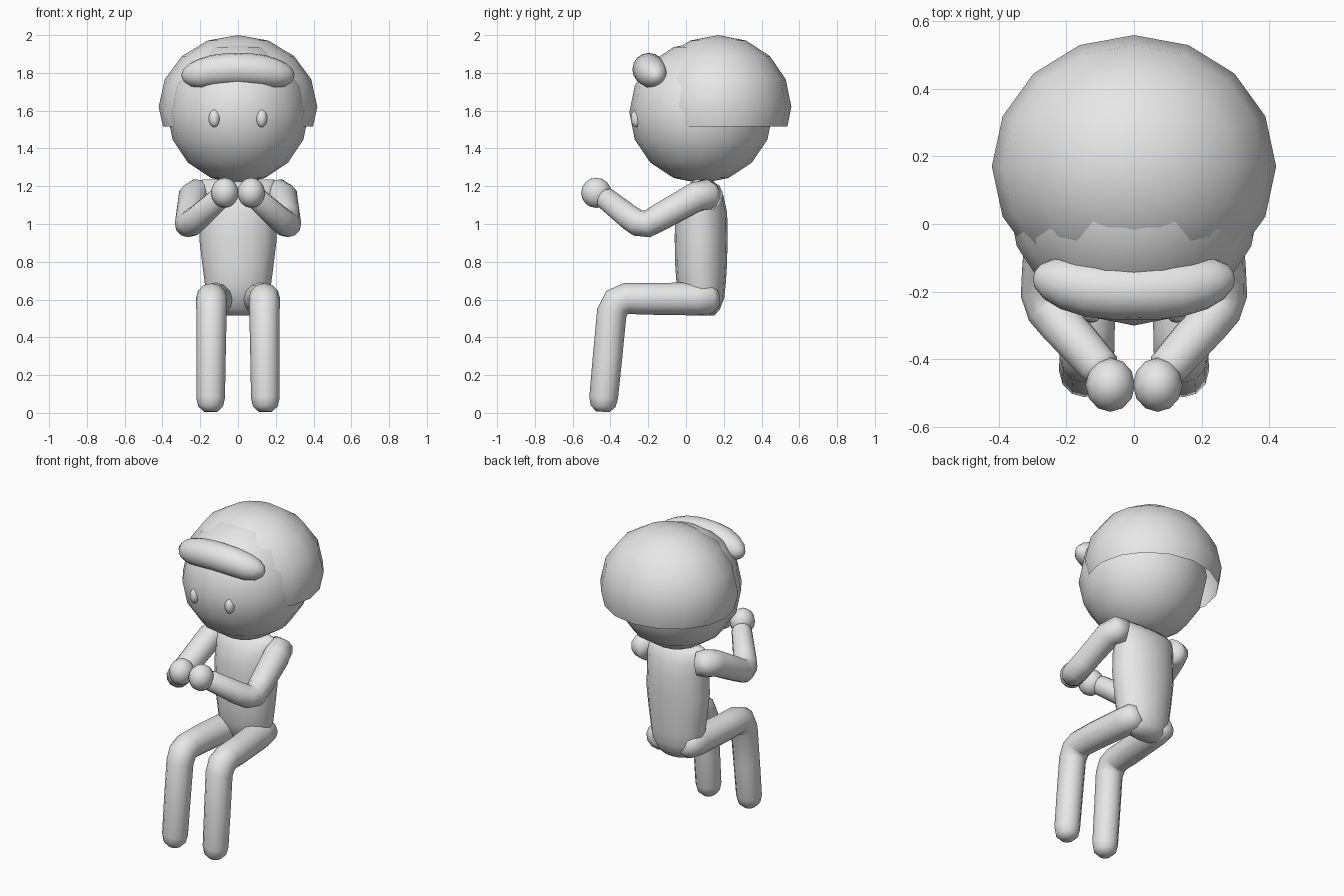
import bpy, bmesh, math
from mathutils import Vector, Matrix

if "Cube" in bpy.data.objects:
    bpy.data.objects.remove(bpy.data.objects["Cube"])

grey = bpy.data.materials.new("light_grey")
grey.diffuse_color = (0.8, 0.8, 0.8, 1)
grey.use_nodes = True
grey.node_tree.nodes["Principled BSDF"].inputs["Base Color"].default_value = grey.diffuse_color


def finish(name, bm):
    bmesh.ops.recalc_face_normals(bm, faces=bm.faces)
    me = bpy.data.meshes.new(name)
    bm.to_mesh(me)
    bm.free()
    me.materials.append(grey)
    for p in me.polygons:
        p.use_smooth = True
    ob = bpy.data.objects.new(name, me)
    bpy.context.collection.objects.link(ob)
    return ob


def ball(name, centre, radii, segs=16, rings=8, cut=None):
    bm = bmesh.new()
    bmesh.ops.create_uvsphere(bm, u_segments=segs, v_segments=rings, radius=1)
    bmesh.ops.transform(bm, verts=bm.verts,
                        matrix=Matrix.Translation(centre) @ Matrix.Diagonal((*radii, 1)))
    if cut is not None:  # open shell above the cut height
        bmesh.ops.bisect_plane(bm, geom=bm.verts[:] + bm.edges[:] + bm.faces[:],
                               plane_co=(0, 0, cut), plane_no=(0, 0, 1), clear_inner=True)
    return finish(name, bm)


def skin_rings(bm, rings):
    rows = [[bm.verts.new(p) for p in r] for r in rings]
    n = len(rows[0])
    for a, b in zip(rows, rows[1:]):
        for i in range(n):
            j = (i + 1) % n
            bm.faces.new((a[i], a[j], b[j], b[i]))
    bm.faces.new(rows[0])
    bm.faces.new(rows[-1])


def tube(name, path, side, segs=12):
    """Round tube along (x, y, z, radius) points; side is a rough sideways direction."""
    pts = [Vector(p[:3]) for p in path]
    rings = []
    for k, p in enumerate(pts):
        t = Vector((0, 0, 0))
        if k > 0:
            t += (p - pts[k - 1]).normalized()
        if k < len(pts) - 1:
            t += (pts[k + 1] - p).normalized()
        t.normalize()
        u = (Vector(side) - t * t.dot(Vector(side))).normalized()
        v = t.cross(u)
        r = path[k][3]
        rings.append([p + r * (math.cos(a) * u + math.sin(a) * v)
                      for a in (2 * math.pi * i / segs for i in range(segs))])
    bm = bmesh.new()
    skin_rings(bm, rings)
    return finish(name, bm)


# Head and open-bottomed hair shell
ball("head", (0, 0.08, 1.59), (0.375, 0.38, 0.375))
ball("hair", (0, 0.17, 1.62), (0.42, 0.388, 0.38), cut=1.515)

# Rolled fringe, swept back at both ends
half = [(0.06, -0.196, 1.817, 0.087), (0.13, -0.19, 1.81, 0.085), (0.2, -0.175, 1.795, 0.078),
        (0.25, -0.162, 1.788, 0.062), (0.285, -0.153, 1.786, 0.035), (0.296, -0.15, 1.786, 0.01)]
tube("fringe", [(-x, y, z, r) for x, y, z, r in reversed(half)]
     + [(0, -0.197, 1.819, 0.087)] + half, (0, 0, 1), 16)

# Torso as stacked ovals: height, centre y, half width, half depth
sections = [(0.515, 0.10, 0.09, 0.05), (0.55, 0.095, 0.14, 0.085), (0.61, 0.088, 0.165, 0.115),
            (0.68, 0.08, 0.175, 0.13), (0.78, 0.08, 0.188, 0.137), (0.92, 0.08, 0.205, 0.14),
            (1.06, 0.08, 0.2, 0.138), (1.15, 0.083, 0.21, 0.115), (1.2, 0.088, 0.21, 0.085),
            (1.235, 0.09, 0.19, 0.045)]
bm = bmesh.new()
skin_rings(bm, [[(rx * math.cos(a), cy + ry * math.sin(a), z)
                 for a in (2 * math.pi * i / 16 for i in range(16))]
                for z, cy, rx, ry in sections])
finish("torso", bm)

# Paired parts
arm = [(0.17, 0.125, 1.15, 0.075), (0.22, 0.105, 1.155, 0.083), (0.238, 0.05, 1.142, 0.08),
       (0.258, -0.14, 1.035, 0.073), (0.263, -0.205, 1.0, 0.072), (0.248, -0.255, 1.005, 0.07),
       (0.21, -0.3, 1.035, 0.068), (0.1, -0.425, 1.135, 0.06), (0.085, -0.445, 1.15, 0.04)]
leg = [(0.09, 0.165, 0.615, 0.05), (0.1, 0.13, 0.608, 0.083), (0.11, 0.05, 0.603, 0.087),
       (0.135, -0.2, 0.604, 0.084), (0.14, -0.315, 0.605, 0.083), (0.14, -0.365, 0.585, 0.083),
       (0.14, -0.393, 0.53, 0.08), (0.143, -0.415, 0.3, 0.078), (0.145, -0.436, 0.08, 0.076),
       (0.145, -0.439, 0.035, 0.066), (0.145, -0.441, 0.006, 0.035)]
for s, tag in ((1, "left"), (-1, "right")):
    tube(tag + "_arm", [(s * x, y, z, r) for x, y, z, r in arm], (0, 0.3, 1))
    tube(tag + "_leg", [(s * x, y, z, r) for x, y, z, r in leg], (1, 0, 0))
    ball(tag + "_hand", (s * 0.07, -0.475, 1.165), (0.073, 0.08, 0.08), 12, 8)
    ball(tag + "_eye", (s * 0.125, -0.262, 1.56), (0.03, 0.03, 0.048), 12, 8)
